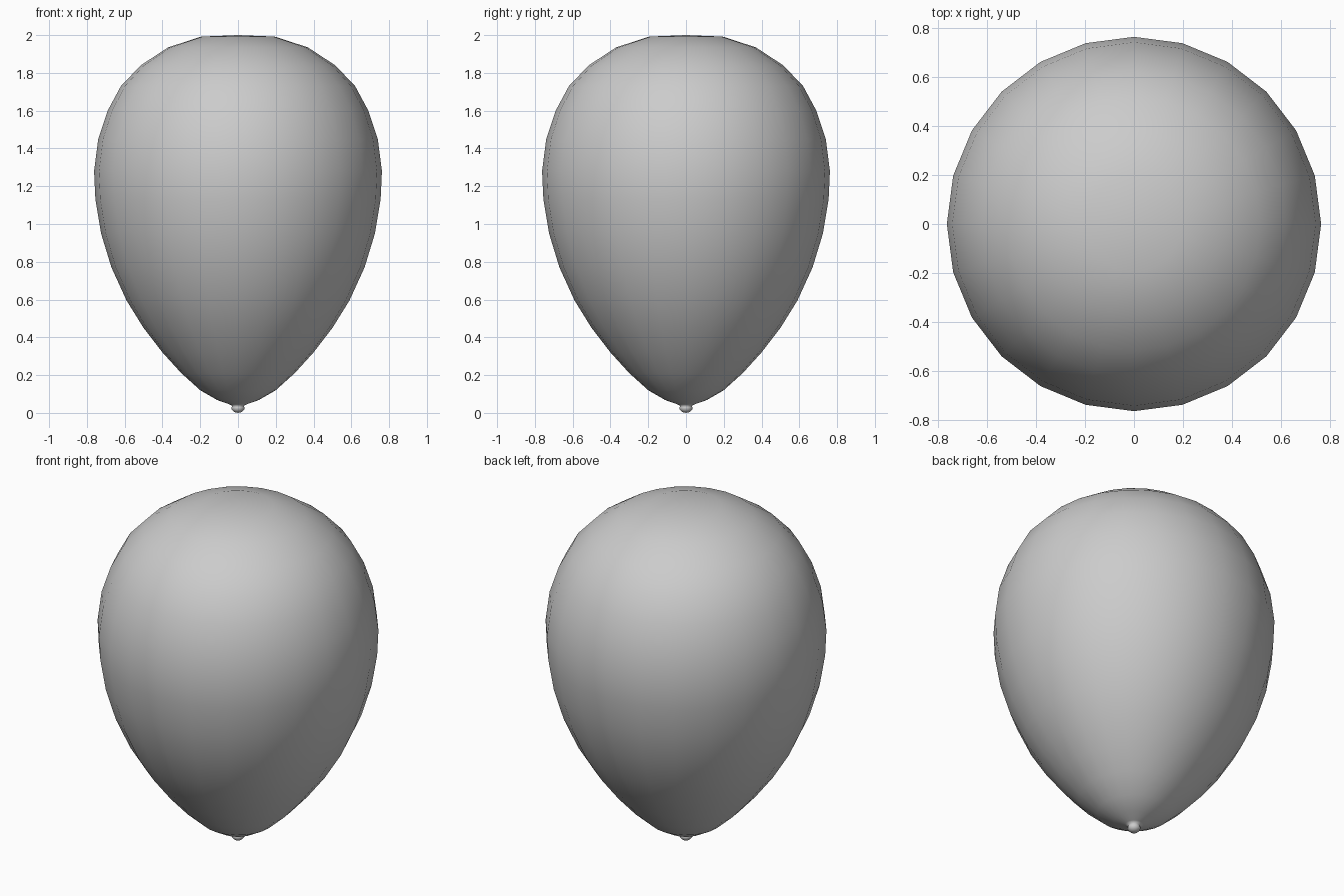
import bpy, bmesh, math

if "Cube" in bpy.data.objects:
    bpy.data.objects.remove(bpy.data.objects["Cube"])

def lathe(name, profile, sides):
    """Spin (radius, height) points around z; zero radii become poles."""
    bm = bmesh.new()
    rings = []
    for r, z in profile:
        n = sides if r > 0 else 1
        rings.append([bm.verts.new((r * math.cos(2 * math.pi * i / sides),
                                    r * math.sin(2 * math.pi * i / sides), z)) for i in range(n)])
    for a, b in zip(rings, rings[1:]):
        for i in range(sides):
            j = (i + 1) % sides
            quad = [a[i % len(a)], a[j % len(a)], b[j % len(b)], b[i % len(b)]]
            bm.faces.new(list(dict.fromkeys(quad)))
    bmesh.ops.recalc_face_normals(bm, faces=bm.faces)
    mesh = bpy.data.meshes.new(name)
    bm.to_mesh(mesh)
    bm.free()
    for p in mesh.polygons:
        p.use_smooth = True
    obj = bpy.data.objects.new(name, mesh)
    bpy.context.collection.objects.link(obj)
    return obj

# Inflated skin with a small rounded knot at the bottom, one continuous surface
lathe("balloon", [
    (0, 0), (0.02, 0.004), (0.034, 0.018), (0.034, 0.03), (0.031, 0.038),
    (0.05, 0.047), (0.11, 0.068), (0.20, 0.12), (0.30, 0.21), (0.40, 0.32),
    (0.50, 0.45), (0.59, 0.595), (0.67, 0.77), (0.725, 0.95), (0.755, 1.13),
    (0.762, 1.28), (0.74, 1.45), (0.69, 1.60), (0.62, 1.73), (0.515, 1.84),
    (0.37, 1.935), (0.195, 1.992), (0, 2.0)], 24)
